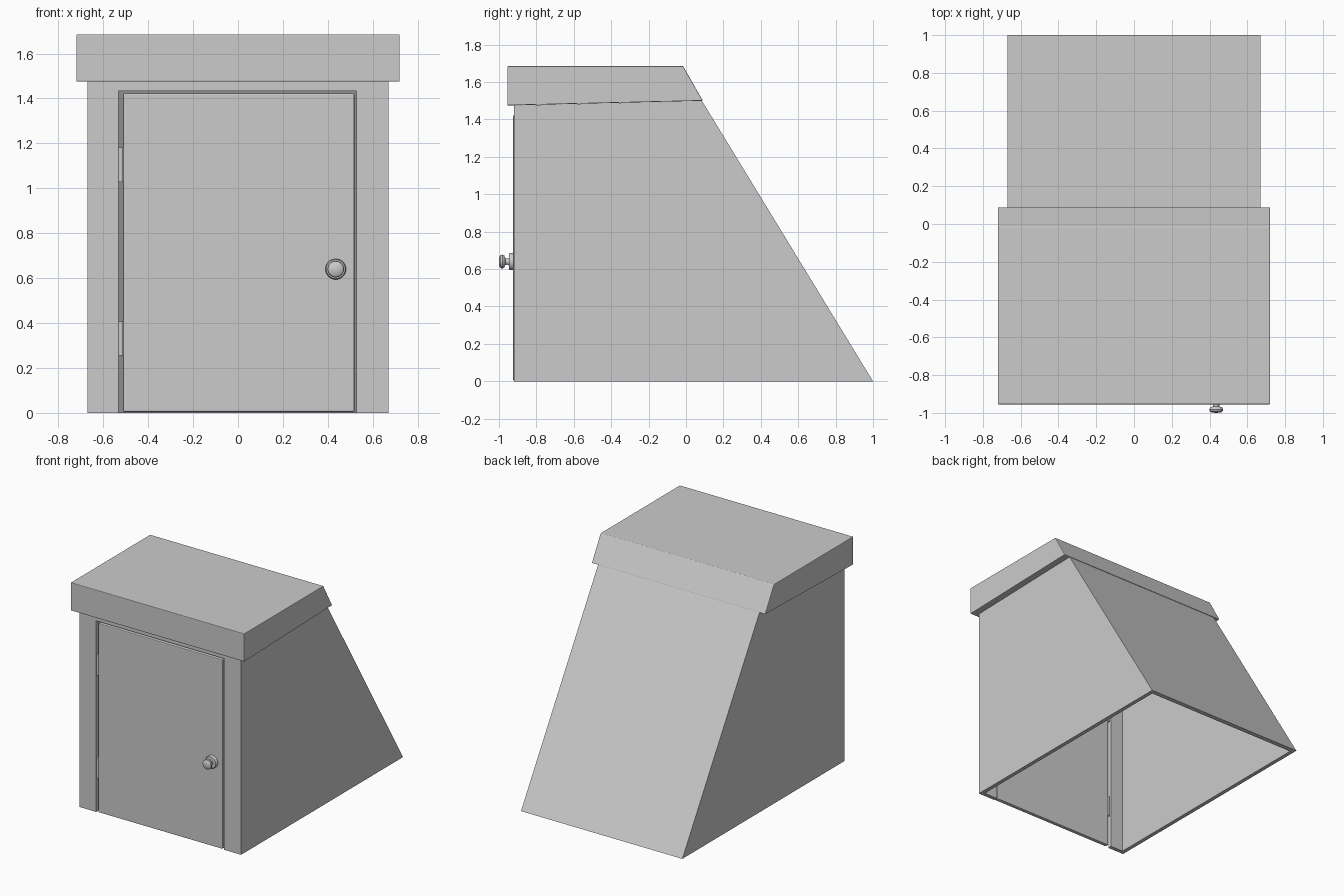
import bpy, bmesh, math
from mathutils import Matrix, Vector

if "Cube" in bpy.data.objects:
    bpy.data.objects.remove(bpy.data.objects["Cube"])


def finish(name, bm):
    bmesh.ops.recalc_face_normals(bm, faces=bm.faces[:])
    me = bpy.data.meshes.new(name)
    bm.to_mesh(me)
    bm.free()
    ob = bpy.data.objects.new(name, me)
    bpy.context.collection.objects.link(ob)
    return ob


def prism(name, profile, half_width):
    """Extrude a side (y, z) profile along x."""
    bm = bmesh.new()
    face = bm.faces.new([bm.verts.new((-half_width, y, z)) for y, z in profile])
    ext = bmesh.ops.extrude_face_region(bm, geom=[face])["geom"]
    bmesh.ops.translate(bm, vec=(2 * half_width, 0, 0),
                        verts=[v for v in ext if isinstance(v, bmesh.types.BMVert)])
    return finish(name, bm)


def box(name, lo, hi):
    bm = bmesh.new()
    lo, hi = Vector(lo), Vector(hi)
    bmesh.ops.create_cube(bm, size=1, matrix=Matrix.Translation((lo + hi) / 2)
                          @ Matrix.Diagonal((*(hi - lo), 1)))
    return finish(name, bm)


def apply(ob, mod):
    bpy.context.view_layer.objects.active = ob
    bpy.ops.object.modifier_apply(modifier=mod.name)


def cut(ob, cutter):
    mod = ob.modifiers.new("cut", 'BOOLEAN')
    mod.operation, mod.solver, mod.object = 'DIFFERENCE', 'EXACT', cutter
    apply(ob, mod)
    bpy.data.objects.remove(cutter)


def bevel(ob, width, segments=2):
    mod = ob.modifiers.new("bevel", 'BEVEL')
    mod.width, mod.segments = width, segments
    apply(ob, mod)


# Hollow body with sloping back, open underneath, and a doorway
body = prism("body", [(-0.92, 0), (1.0, 0), (0.085, 1.5), (-0.92, 1.475)], 0.67)
cut(body, prism("room_cutter", [(-0.89, -0.1), (1.026, -0.1), (0.071, 1.465), (-0.89, 1.442)], 0.64))
cut(body, box("doorway_cutter", (-0.533, -1.1, -0.1), (0.528, -0.8, 1.434)))

# Roof cap overhanging the front and sides
roof = prism("roof_cap", [(-0.955, 1.475), (0.09, 1.5), (-0.015, 1.685), (-0.955, 1.685)], 0.72)
bevel(roof, 0.004)

# Door panel
door = box("door", (-0.512, -0.925, 0.004), (0.518, -0.895, 1.423))
bevel(door, 0.006)

# Hinges in the left-hand gap
for name, z0, z1 in (("lower_hinge", 0.255, 0.408), ("upper_hinge", 1.028, 1.182)):
    bm = bmesh.new()
    bmesh.ops.create_cone(bm, cap_ends=True, segments=16, radius1=0.012, radius2=0.012,
                          depth=z1 - z0,
                          matrix=Matrix.Translation((-0.522, -0.91, (z0 + z1) / 2)))
    finish(name, bm)

# Turned door knob: (radius, y) profile spun about its own axis
profile = [(0, -0.92), (0.046, -0.92), (0.046, -0.941), (0.042, -0.946), (0.02, -0.947),
           (0.016, -0.955), (0.018, -0.966), (0.032, -0.972), (0.037, -0.981),
           (0.035, -0.991), (0.026, -0.998), (0, -1.0)]
bm = bmesh.new()
verts = [bm.verts.new((0.435 + r, y, 0.64)) for r, y in profile]
edges = [bm.edges.new(pair) for pair in zip(verts, verts[1:])]
bmesh.ops.spin(bm, geom=verts + edges, cent=(0.435, 0, 0.64), axis=(0, 1, 0),
               angle=2 * math.pi, steps=32)
bmesh.ops.remove_doubles(bm, verts=bm.verts[:], dist=1e-5)
finish("door_knob", bm)

# Smooth the rounded parts, keeping hard edges
for ob in bpy.context.collection.objects:
    ob.select_set(ob.name in {"door_knob", "lower_hinge", "upper_hinge"})
bpy.context.view_layer.objects.active = bpy.data.objects["door_knob"]
bpy.ops.object.shade_smooth_by_angle(angle=math.radians(40))
